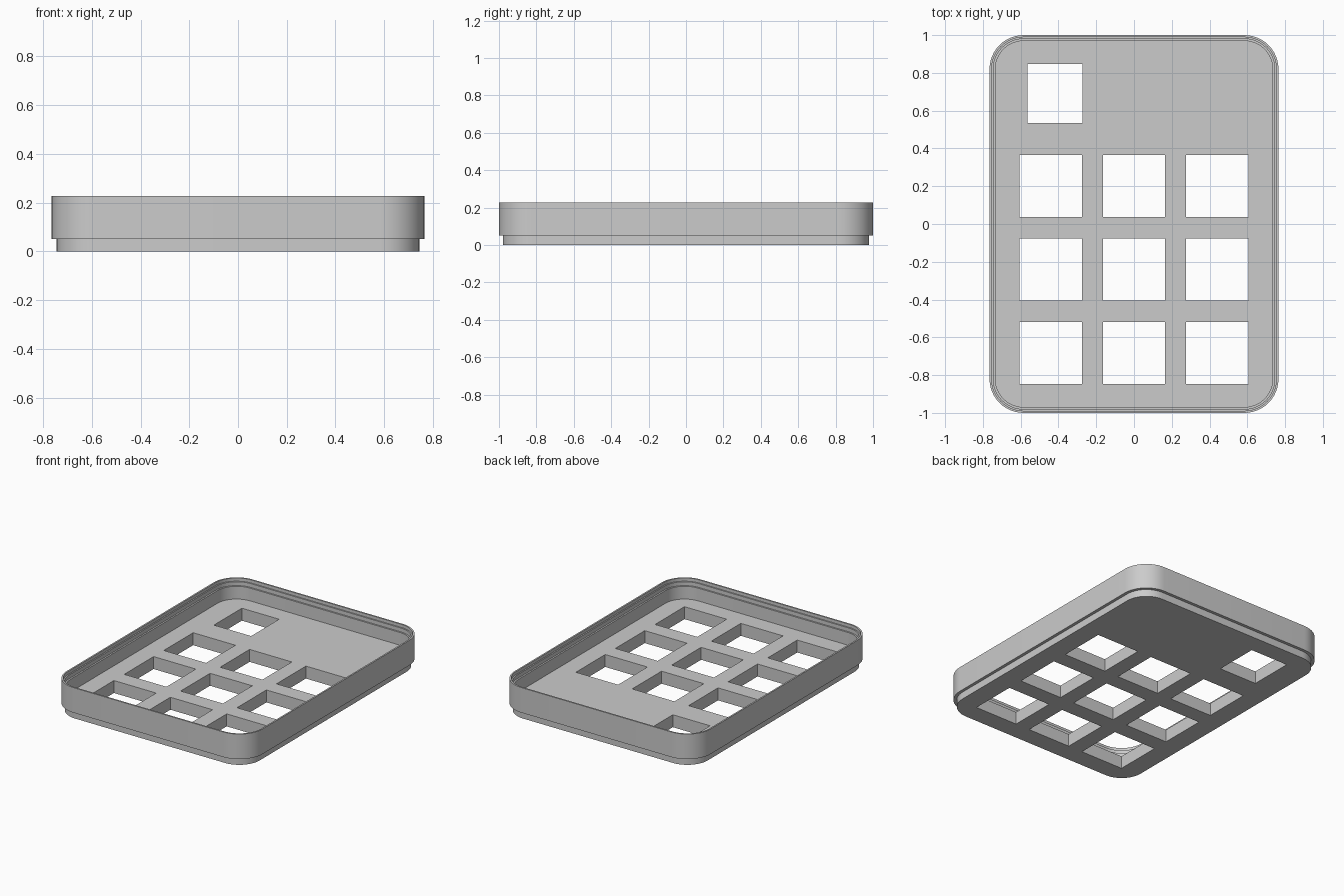
import bpy, bmesh, math

if "Cube" in bpy.data.objects:
    bpy.data.objects.remove(bpy.data.objects["Cube"], do_unlink=True)

HALF_X, HALF_Y, RADIUS = 0.765, 1.0, 0.18
SEGMENTS = 12  # per rounded corner

grey = bpy.data.materials.new("plain grey")
grey.use_nodes = True
colour = (0.6, 0.6, 0.6, 1)
grey.diffuse_color = colour
grey.node_tree.nodes["Principled BSDF"].inputs["Base Color"].default_value = colour


def rounded_ring(bm, inset, z):
    """One closed loop of the rounded outline, moved inwards by inset."""
    ring = []
    for corner, (sx, sy) in enumerate([(1, 1), (-1, 1), (-1, -1), (1, -1)]):
        for i in range(SEGMENTS + 1):
            a = math.pi / 2 * (corner + i / SEGMENTS)
            r = RADIUS - inset
            ring.append(bm.verts.new((sx * (HALF_X - RADIUS) + r * math.cos(a),
                                      sy * (HALF_Y - RADIUS) + r * math.sin(a), z)))
    return ring


def finish(bm, name):
    bmesh.ops.recalc_face_normals(bm, faces=bm.faces)
    mesh = bpy.data.meshes.new(name)
    bm.to_mesh(mesh)
    bm.free()
    obj = bpy.data.objects.new(name, mesh)
    bpy.context.collection.objects.link(obj)
    mesh.materials.append(grey)
    return obj


# Tray section (inset, height): foot, overhang, outer wall, rim, stepped recess, floor
section = [(0.021, 0), (0.021, 0.05), (0, 0.05), (0, 0.227), (0.011, 0.227),
           (0.011, 0.205), (0.02, 0.205), (0.02, 0.178), (0.031, 0.178), (0.031, 0.088)]
bm = bmesh.new()
rings = [rounded_ring(bm, inset, z) for inset, z in section]
for low, high in zip(rings, rings[1:]):
    for i in range(len(low)):
        j = (i + 1) % len(low)
        bm.faces.new((low[i], low[j], high[j], high[i]))
bm.faces.new(rings[0])
bm.faces.new(rings[-1])
tray = finish(bm, "key_tray")

# Square openings: a 3 x 3 grid and one smaller opening in the back left cell
openings = [(x, y, 0.33, 0.328) for x in (-0.441, 0, 0.44) for y in (0.201, -0.24, -0.683)]
openings.append((-0.418, 0.692, 0.291, 0.312))
bm = bmesh.new()
for x, y, width, depth in openings:
    verts = bmesh.ops.create_cube(bm, size=1)["verts"]
    bmesh.ops.scale(bm, vec=(width, depth, 0.4), verts=verts)
    bmesh.ops.translate(bm, vec=(x, y, 0), verts=verts)
cutter = finish(bm, "opening_cutter")
cutter.hide_render = True

# Cut the openings, then drop the cutter
cut = tray.modifiers.new("openings", "BOOLEAN")
cut.operation = "DIFFERENCE"
cut.solver = "EXACT"
cut.object = cutter
bpy.context.view_layer.objects.active = tray
tray.select_set(True)
bpy.ops.object.modifier_apply(modifier=cut.name)
bpy.data.objects.remove(cutter, do_unlink=True)
bpy.ops.object.shade_smooth_by_angle(angle=math.radians(30))
